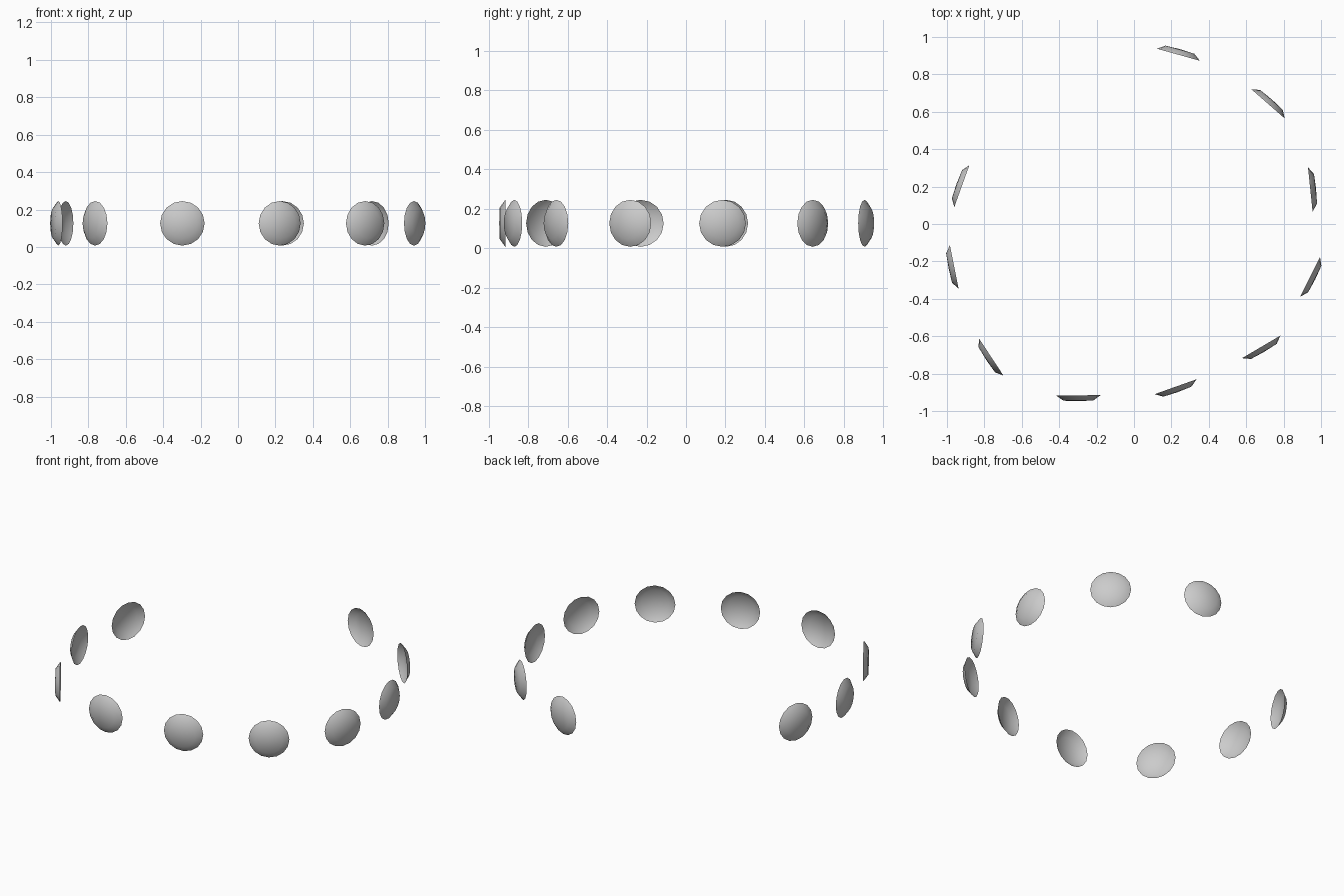
import bpy, bmesh
from math import cos, sin, pi, atan2, degrees
from mathutils import Matrix, Vector

if "Cube" in bpy.data.objects:
    bpy.data.objects.remove(bpy.data.objects["Cube"])

SIDES = 16
Z = 0.126
# (radius, bulge) rings of the shallow dish; rim inward, bulge outward
PROFILE = [(0.119, 0.0), (0.08, 0.028)]
CROWN = 0.031

# rim end points of each dish in plan: x1, y1, x2, y2
RIMS = [
    (0.12, 0.938, 0.355, 0.872),
    (0.628, 0.72, 0.805, 0.565),
    (0.93, 0.305, 0.955, 0.065),
    (0.995, -0.175, 0.887, -0.39),
    (0.782, -0.597, 0.578, -0.717),
    (0.335, -0.83, 0.11, -0.91),
    (-0.415, -0.917, -0.18, -0.915),
    (-0.83, -0.61, -0.697, -0.812),
    (-0.985, -0.11, -0.937, -0.35),
    (-0.88, 0.315, -0.961, 0.09),
]


def dish(name, x, y, yaw):
    """Open shallow dish whose bulge faces along the yaw direction."""
    bm = bmesh.new()
    rings = [[bm.verts.new((d, r * cos(2 * pi * i / SIDES), r * sin(2 * pi * i / SIDES)))
              for i in range(SIDES)] for r, d in PROFILE]
    crown = bm.verts.new((CROWN, 0, 0))
    for i in range(SIDES):
        j = (i + 1) % SIDES
        bm.faces.new((rings[0][i], rings[0][j], rings[1][j], rings[1][i]))
        bm.faces.new((rings[1][i], rings[1][j], crown))
    for f in bm.faces:
        f.smooth = True
    me = bpy.data.meshes.new(name)
    bm.to_mesh(me)
    bm.free()
    ob = bpy.data.objects.new(name, me)
    ob.location = (x, y, Z)
    ob.rotation_euler = (0, 0, yaw)
    bpy.context.collection.objects.link(ob)


# broken ring of ten dishes facing outward
for k, (x1, y1, x2, y2) in enumerate(RIMS):
    c = Vector(((x1 + x2) / 2, (y1 + y2) / 2))
    n = Vector((y2 - y1, x1 - x2))
    if n.dot(c) < 0:
        n = -n
    dish(f"dish_{k + 1}", c.x, c.y, atan2(n.y, n.x))
